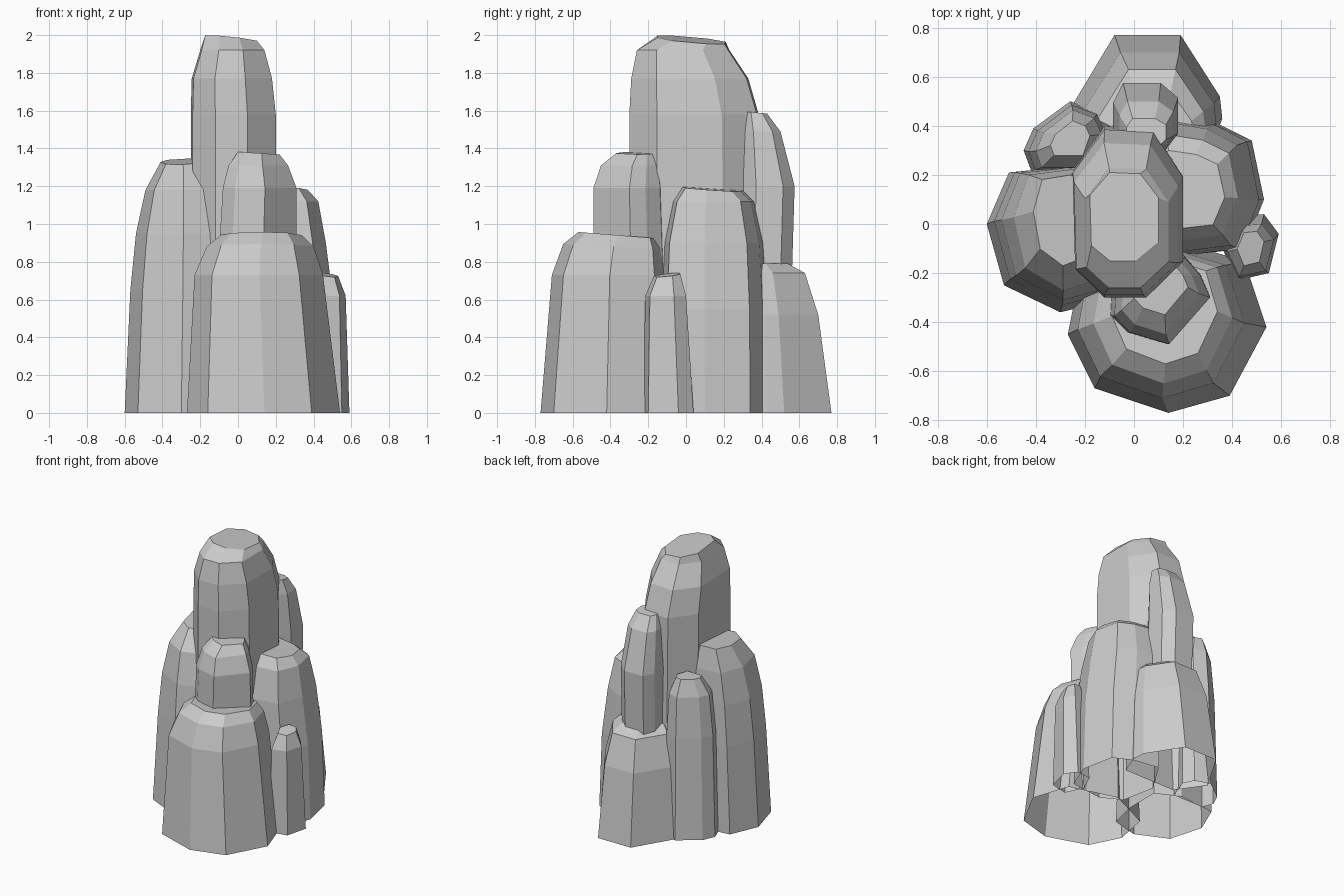
import bpy, bmesh


def column(name, outline, rings, base=0.0):
    """Faceted rock column with an open base. Each ring is the outline refitted to
    (z, x0, x1, y0, y1[, slope_x, slope_y]); the last ring is capped."""
    xs, ys = [p[0] for p in outline], [p[1] for p in outline]
    bx0, bx1, by0, by1 = min(xs), max(xs), min(ys), max(ys)
    bm = bmesh.new()
    prev = [bm.verts.new((x, y, base)) for x, y in outline]
    n = len(outline)
    for z, x0, x1, y0, y1, *slope in rings:
        sx, sy = slope or (0, 0)
        cur = []
        for x, y in outline:
            px = x0 + (x - bx0) / (bx1 - bx0) * (x1 - x0)
            py = y0 + (y - by0) / (by1 - by0) * (y1 - y0)
            pz = z + sx * (px - (x0 + x1) / 2) + sy * (py - (y0 + y1) / 2)
            cur.append(bm.verts.new((px, py, pz)))
        for i in range(n):
            j = (i + 1) % n
            bm.faces.new((prev[i], prev[j], cur[j], cur[i]))
        prev = cur
    bm.faces.new(prev)
    bm.normal_update()
    me = bpy.data.meshes.new(name)
    bm.to_mesh(me)
    bm.free()
    ob = bpy.data.objects.new(name, me)
    bpy.context.collection.objects.link(ob)


# Tall central spire
column("central_spire",
       [(-.12, -.30), (.05, -.30), (.20, -.15), (.20, .20),
        (.08, .39), (-.12, .40), (-.25, .22), (-.24, -.18)],
       [(1.58, -.25, .20, -.30, .385),
        (1.77, -.245, .18, -.29, .33),
        (1.92, -.20, .14, -.26, .23),
        (1.975, -.18, .10, -.15, .21, -.1, -.09)], base=.6)

# Left column
column("left_column",
       [(-.60, 0), (-.53, -.25), (-.30, -.36), (-.10, -.31),
        (-.05, -.10), (-.05, .15), (-.22, .24), (-.51, .21)],
       [(.65, -.57, -.06, -.33, .24),
        (.95, -.54, -.08, -.31, .235),
        (1.18, -.49, -.12, -.27, .225),
        (1.33, -.41, -.19, -.17, .20, .05, .08)])

# Wide front boulder column
column("front_column",
       [(-.16, -.67), (.14, -.77), (.39, -.70), (.54, -.42),
        (.45, -.15), (.10, -.05), (-.22, -.20), (-.27, -.45)],
       [(.73, -.23, .45, -.71, -.08),
        (.88, -.165, .40, -.65, -.10, 0, -.05),
        (.94, -.09, .34, -.57, -.13, 0, -.08)])

# Column perched behind the front boulder
column("front_upper_column",
       [(-.11, -.37), (-.04, -.44), (.13, -.49), (.31, -.29),
        (.27, -.20), (.20, -.12), (.03, -.08), (-.10, -.22)],
       [(1.19, -.08, .31, -.49, -.10),
        (1.31, -.05, .265, -.45, -.11),
        (1.375, .0, .22, -.37, -.14, -.06, 0)], base=.7)

# Right column
column("right_column",
       [(.20, -.13), (.45, -.10), (.53, .10), (.48, .34),
        (.34, .41), (.15, .44), (0, .20), (.05, -.05)],
       [(.55, .0, .51, -.13, .435),
        (.90, .0, .465, -.115, .415),
        (1.12, .02, .425, -.07, .365),
        (1.185, .05, .37, -.02, .30, -.04, -.07)])

# Small right column
column("small_right_column",
       [(.59, -.04), (.53, .04), (.42, .03), (.36, -.10), (.42, -.23), (.55, -.20)],
       [(.62, .38, .57, -.215, .0),
        (.73, .42, .53, -.17, -.03, -.15, .12)])

# Back column
column("back_column",
       [(-.08, .77), (-.26, .47), (-.12, .27), (.30, .27), (.36, .43), (.35, .52), (.19, .77)],
       [(.52, -.215, .335, .28, .70),
        (.74, -.15, .29, .29, .63),
        (.79, -.09, .24, .30, .54)])

# Slim tall column on the back
column("back_upper_column",
       [(-.04, .56), (-.08, .48), (-.08, .34), (.0, .28), (.12, .28),
        (.18, .36), (.18, .50), (.11, .56)],
       [(1.20, -.085, .18, .29, .575),
        (1.49, -.06, .16, .30, .50),
        (1.59, -.03, .13, .31, .43, 0, -.1)], base=.7)

# Small back-left column
column("back_left_column",
       [(-.45, .30), (-.42, .22), (-.17, .22), (-.11, .38), (-.15, .46), (-.26, .50), (-.41, .39)],
       [(.75, -.43, -.115, .22, .485),
        (1.05, -.40, -.13, .23, .465),
        (1.17, -.34, -.18, .28, .42)])
for ob in bpy.context.collection.objects:
    # Outward normals
    bm = bmesh.new()
    bm.from_mesh(ob.data)
    bmesh.ops.recalc_face_normals(bm, faces=bm.faces)
    bm.to_mesh(ob.data)
    bm.free()
